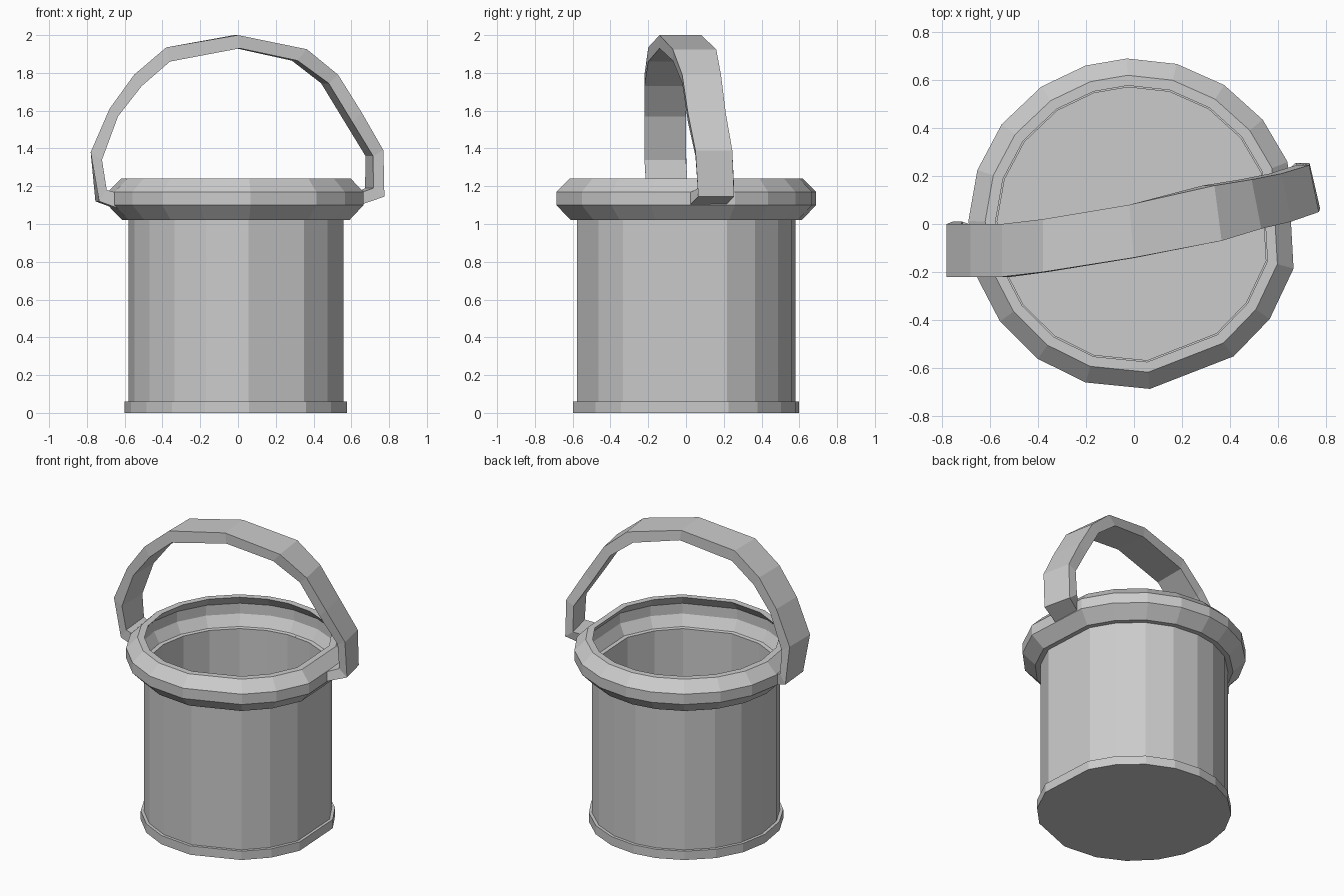
import bpy, bmesh
from math import sin, cos, radians


def make_object(name, bm):
    bmesh.ops.recalc_face_normals(bm, faces=bm.faces)
    mesh = bpy.data.meshes.new(name)
    bm.to_mesh(mesh)
    bm.free()
    obj = bpy.data.objects.new(name, mesh)
    bpy.context.collection.objects.link(obj)
    return obj


def bridge(bm, a, b):
    for i in range(len(a)):
        j = (i + 1) % len(a)
        bm.faces.new((a[i], a[j], b[j], b[i]))


# Uneven hand-cut facet angles shared by the pail and its rim
ANGLES = [92.5, 107, 124, 143, 161, 179, 199, 216, 234.5, 253,
          275.5, 307, 325, 344.4, 382, 399, 417, 435]


def lathe(name, profile, closed):
    bm = bmesh.new()
    rings = [[bm.verts.new((r * cos(radians(a)), r * sin(radians(a)), z))
              for a in ANGLES] for r, z in profile]
    for a, b in zip(rings, rings[1:]):
        bridge(bm, a, b)
    if closed:
        bridge(bm, rings[-1], rings[0])
    else:
        bm.faces.new(rings[0])
        bm.faces.new(rings[-1])
    return make_object(name, bm)


# Pail body: foot band, outer wall, inner wall and floor
lathe("pail_body", [(0.60, 0), (0.60, 0.06), (0.58, 0.06), (0.58, 1.03),
                    (0.57, 1.03), (0.57, 0.04)], False)

# Hollow beaded rim
lathe("pail_rim", [(0.575, 1.02), (0.612, 1.02), (0.69, 1.10), (0.69, 1.17),
                   (0.62, 1.24), (0.577, 1.24), (0.64, 1.17), (0.64, 1.10),
                   (0.60, 1.03), (0.575, 1.025)], True)

# Handle stations: outer x, z, inner x, z, front y, back y, sideways skew
STATIONS = [
    (-0.65, 1.085, -0.65, 1.165, -0.21, -0.01, 0.01),
    (-0.745, 1.12, -0.705, 1.18, -0.21, 0.01, 0.01),
    (-0.78, 1.38, -0.72, 1.34, -0.22, 0.00, 0.0),
    (-0.68, 1.61, -0.635, 1.57, -0.22, 0.00, 0.0),
    (-0.55, 1.79, -0.51, 1.73, -0.22, 0.00, 0.0),
    (-0.38, 1.935, -0.36, 1.86, -0.20, 0.02, 0.0),
    (-0.01, 2.00, 0.0, 1.93, -0.14, 0.08, 0.01),
    (0.35, 1.925, 0.30, 1.865, -0.07, 0.16, 0.015),
    (0.51, 1.79, 0.46, 1.745, -0.02, 0.185, 0.02),
    (0.635, 1.59, 0.585, 1.54, 0.01, 0.21, 0.02),
    (0.75, 1.39, 0.695, 1.36, 0.05, 0.245, 0.02),
    (0.753, 1.145, 0.695, 1.19, 0.065, 0.255, 0.022),
    (0.635, 1.10, 0.635, 1.165, 0.02, 0.21, 0.01),
]
bm = bmesh.new()
loops = []
for ox, oz, ix, iz, yf, yb, s in STATIONS:
    loops.append([bm.verts.new(p) for p in (
        (ox + s, yf, oz), (ox - s, yb, oz), (ix - s, yb, iz), (ix + s, yf, iz))])
for a, b in zip(loops, loops[1:]):
    bridge(bm, a, b)
bm.faces.new(loops[0])
bm.faces.new(loops[-1])
make_object("carry_handle", bm)
